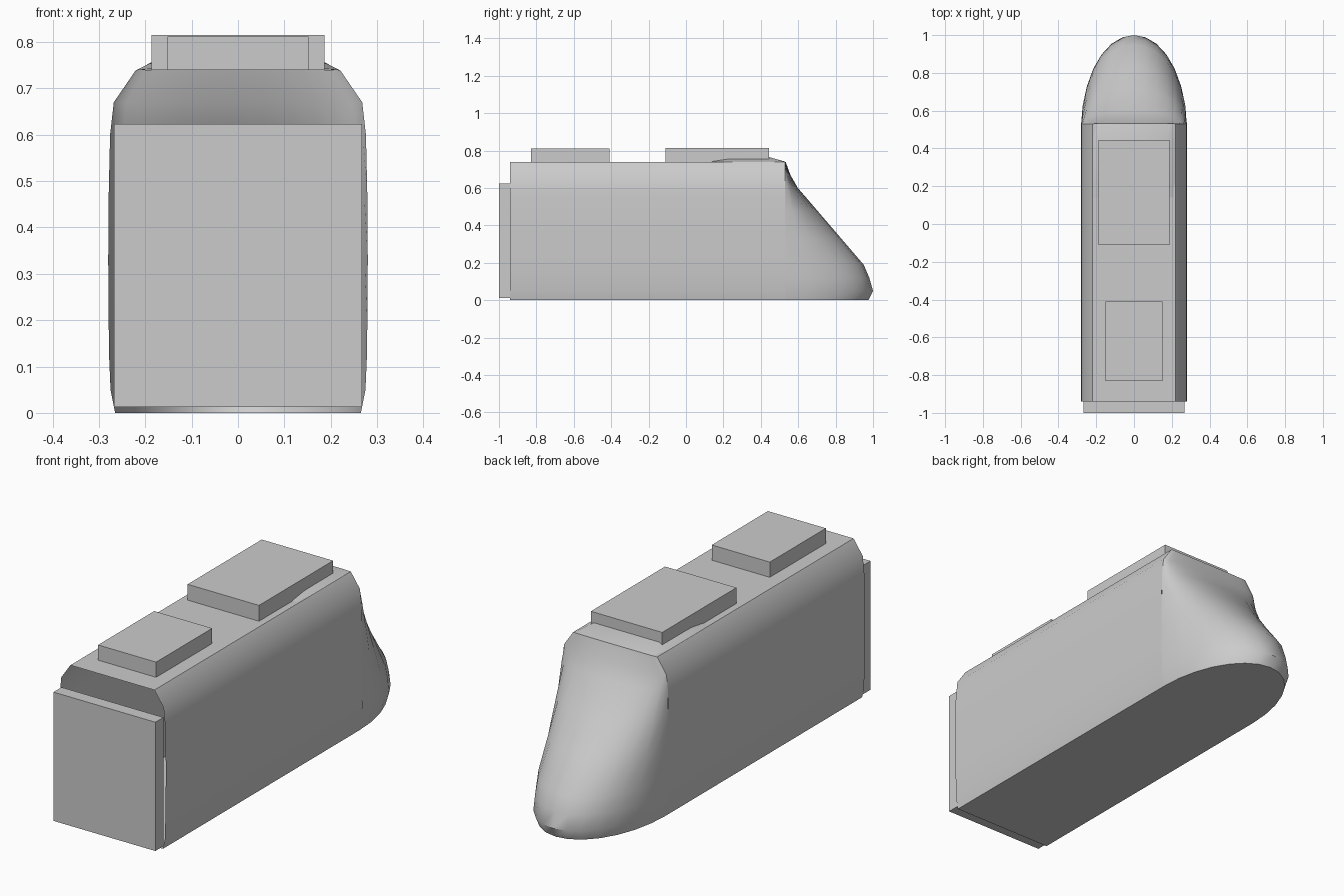
import bpy, bmesh, math

cube = bpy.data.objects.get("Cube")
if cube:
    bpy.data.objects.remove(cube, do_unlink=True)

GREY = (0.6, 0.6, 0.6, 1)
paint = bpy.data.materials.new("plain grey")
paint.use_nodes = True
paint.diffuse_color = GREY
paint.node_tree.nodes["Principled BSDF"].inputs["Base Color"].default_value = GREY


def finish(name, bm, smooth=None):
    bmesh.ops.recalc_face_normals(bm, faces=bm.faces)
    mesh = bpy.data.meshes.new(name)
    bm.to_mesh(mesh)
    bm.free()
    mesh.materials.append(paint)
    obj = bpy.data.objects.new(name, mesh)
    bpy.context.collection.objects.link(obj)
    if smooth:
        bpy.ops.object.select_all(action="DESELECT")
        obj.select_set(True)
        bpy.context.view_layer.objects.active = obj
        bpy.ops.object.shade_smooth_by_angle(angle=math.radians(smooth))
    return obj


def box(name, half_width, y0, y1, z0, z1):
    bm = bmesh.new()
    bmesh.ops.create_cube(bm, size=1)
    for v in bm.verts:
        v.co.x *= 2 * half_width
        v.co.y = y1 if v.co.y > 0 else y0
        v.co.z = z1 if v.co.z > 0 else z0
    return finish(name, bm)


def loft(bm, rings, closed):
    rows = [[bm.verts.new(p) for p in ring] for ring in rings]
    n = len(rows[0])
    for a, b in zip(rows, rows[1:]):
        for i in range(n if closed else n - 1):
            j = (i + 1) % n
            bm.faces.new((a[i], a[j], b[j], b[i]))
    return rows


JOINT = 0.53
# Half cross-section of the body: half width, height
side = [(0.265, 0), (0.275, 0.05), (0.279, 0.2), (0.28, 0.38),
        (0.278, 0.57), (0.268, 0.67), (0.22, 0.74)]
section = side + [(-x, z) for x, z in reversed(side)]

# Main body, a tube open at the front plate and at the nose
bm = bmesh.new()
loft(bm, [[(x, y, z) for x, z in section] for y in (-0.94, JOINT)], True)
finish("body", bm, 40)

# Sloping rounded nose: half width, height, reach past the joint
levels = [(0.265, 0, 0.445), (0.275, 0.05, 0.47), (0.278, 0.12, 0.45),
          (0.279, 0.19, 0.42), (0.28, 0.33, 0.3), (0.279, 0.47, 0.18),
          (0.276, 0.6, 0.068), (0.268, 0.67, 0.028), (0.22, 0.74, 0.003)]
STEPS = 14
arc = [math.pi * i / STEPS for i in range(STEPS + 1)]
bm = bmesh.new()
rows = loft(bm, [[(w * math.cos(t), JOINT + d * math.sin(t), z) for t in arc]
                 for w, z, d in levels], False)
bm.faces.new(rows[0])
bm.faces.new(rows[-1])
finish("nose", bm, 40)

# Low mound under the large roof box: y, half width of crown, crown height
bm = bmesh.new()
mound = [(0.14, 0.19, 0.742), (0.22, 0.19, 0.754),
         (0.445, 0.17, 0.765), (JOINT, 0.19, 0.741)]
loft(bm, [[(-0.22, y, 0.739), (-w, y, z), (w, y, z), (0.22, y, 0.739)]
          for y, w, z in mound], False)
finish("roof_mound", bm, 40)

# Front plate and roof boxes
box("front_plate", 0.267, -1.0, -0.94, 0.013, 0.623)
box("large_roof_box", 0.187, -0.11, 0.445, 0.74, 0.815)
box("small_roof_box", 0.152, -0.83, -0.41, 0.74, 0.812)
